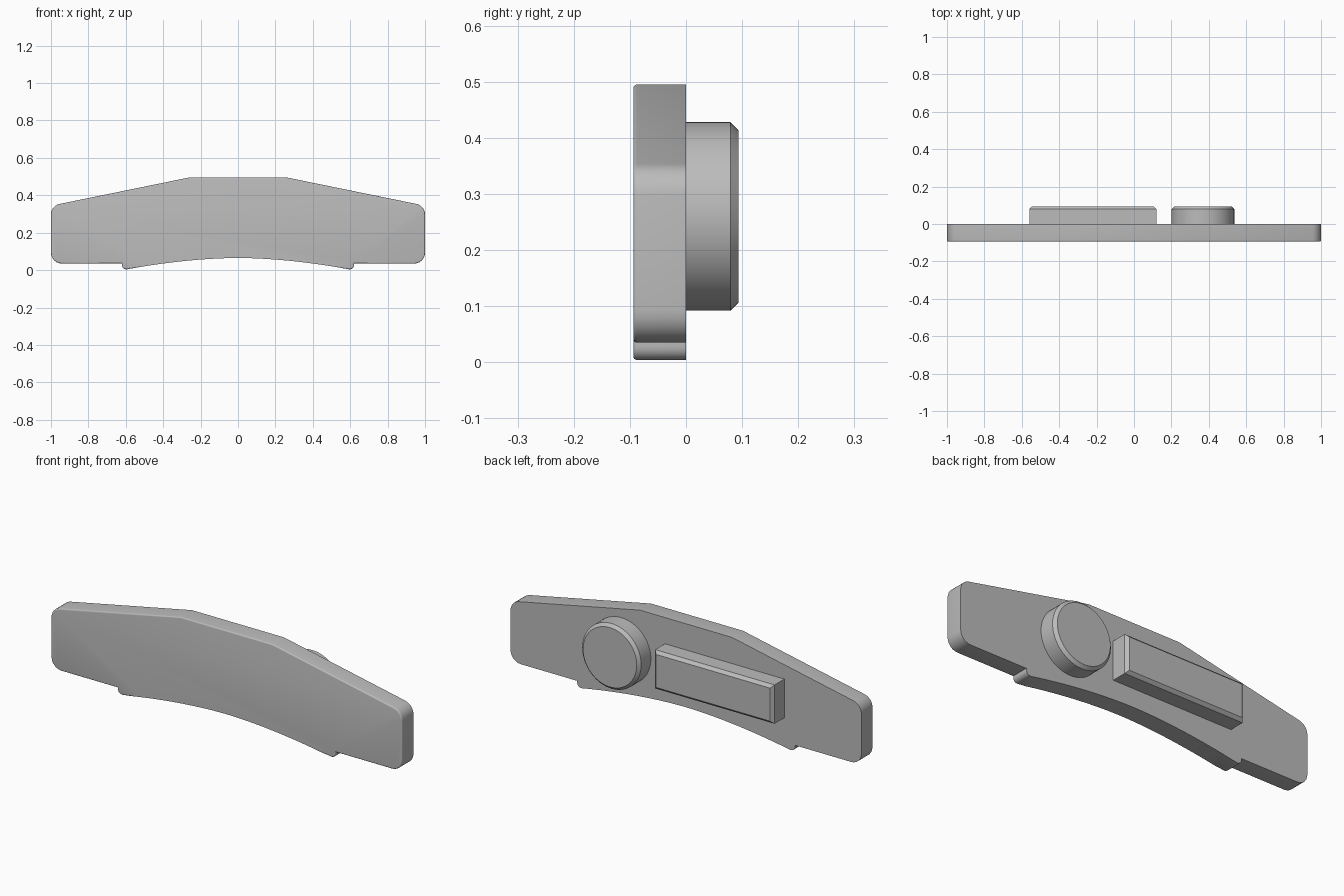
import bpy
import bmesh
from math import cos, sin, pi, radians
from mathutils import Matrix

cube = bpy.data.objects.get("Cube")
if cube:
    bpy.data.objects.remove(cube, do_unlink=True)

grey = bpy.data.materials.new("plain_grey")
grey.use_nodes = True
COLOUR = (0.5, 0.5, 0.5, 1)
grey.diffuse_color = COLOUR
grey.node_tree.nodes["Principled BSDF"].inputs["Base Color"].default_value = COLOUR

THICK = 0.094


def finish(name, bm, angle):
    bmesh.ops.recalc_face_normals(bm, faces=bm.faces)
    mesh = bpy.data.meshes.new(name)
    bm.to_mesh(mesh)
    bm.free()
    mesh.materials.append(grey)
    obj = bpy.data.objects.new(name, mesh)
    bpy.context.collection.objects.link(obj)
    bpy.ops.object.select_all(action="DESELECT")
    obj.select_set(True)
    bpy.context.view_layer.objects.active = obj
    bpy.ops.object.shade_smooth_by_angle(angle=radians(angle))
    return obj


def arc(cx, cz, r, start, end, steps=6):
    angles = [radians(start + (end - start) * i / steps) for i in range(steps + 1)]
    return [(cx + r * cos(a), cz + r * sin(a)) for a in angles]


def bevel_edges(bm, y, size, segments):
    edges = [e for e in bm.edges if all(abs(v.co.y - y) < 1e-4 for v in e.verts)]
    bmesh.ops.bevel(bm, geom=edges, offset=size, segments=segments,
                    profile=0.5, affect="EDGES", clamp_overlap=True)


# Plate: half outline from bottom centre to top, mirrored, with a rounded front rim
half = [(0.62 * i / 12 * 0.96, 0.065 - 0.061 * (i / 12) ** 1.8) for i in range(12)]
half += arc(0.597, 0.028, 0.024, -100, 0)
half += [(0.621, 0.035)]
half += arc(0.942, 0.093, 0.058, -90, 0)
half += arc(0.942, 0.297, 0.058, 0, 78)
half += [(0.262, 0.495)]
outline = half + [(-x, z) for x, z in reversed(half) if x > 0]

bm = bmesh.new()
front = bm.faces.new([bm.verts.new((x, -THICK, z)) for x, z in outline])
back = bmesh.ops.extrude_face_region(bm, geom=[front], use_keep_orig=True)
for v in back["geom"]:
    if isinstance(v, bmesh.types.BMVert):
        v.co.y = 0
bevel_edges(bm, -THICK, 0.015, 4)
finish("plate", bm, 35)

# Round peg on the back, with a chamfered rim
bm = bmesh.new()
turn = Matrix.Translation((0.368, THICK / 2, 0.26)) @ Matrix.Rotation(pi / 2, 4, "X")
bmesh.ops.create_cone(bm, cap_ends=True, segments=64, radius1=0.168, radius2=0.168,
                      depth=THICK, matrix=turn)
bevel_edges(bm, THICK, 0.015, 1)
finish("round_peg", bm, 30)

# Long block on the back, with a chamfered rim
bm = bmesh.new()
place = Matrix.Translation((-0.22, THICK / 2, 0.26)) @ Matrix.Diagonal((0.68, THICK, 0.2, 1))
bmesh.ops.create_cube(bm, size=1, matrix=place)
bevel_edges(bm, THICK, 0.015, 1)
finish("long_block", bm, 30)
